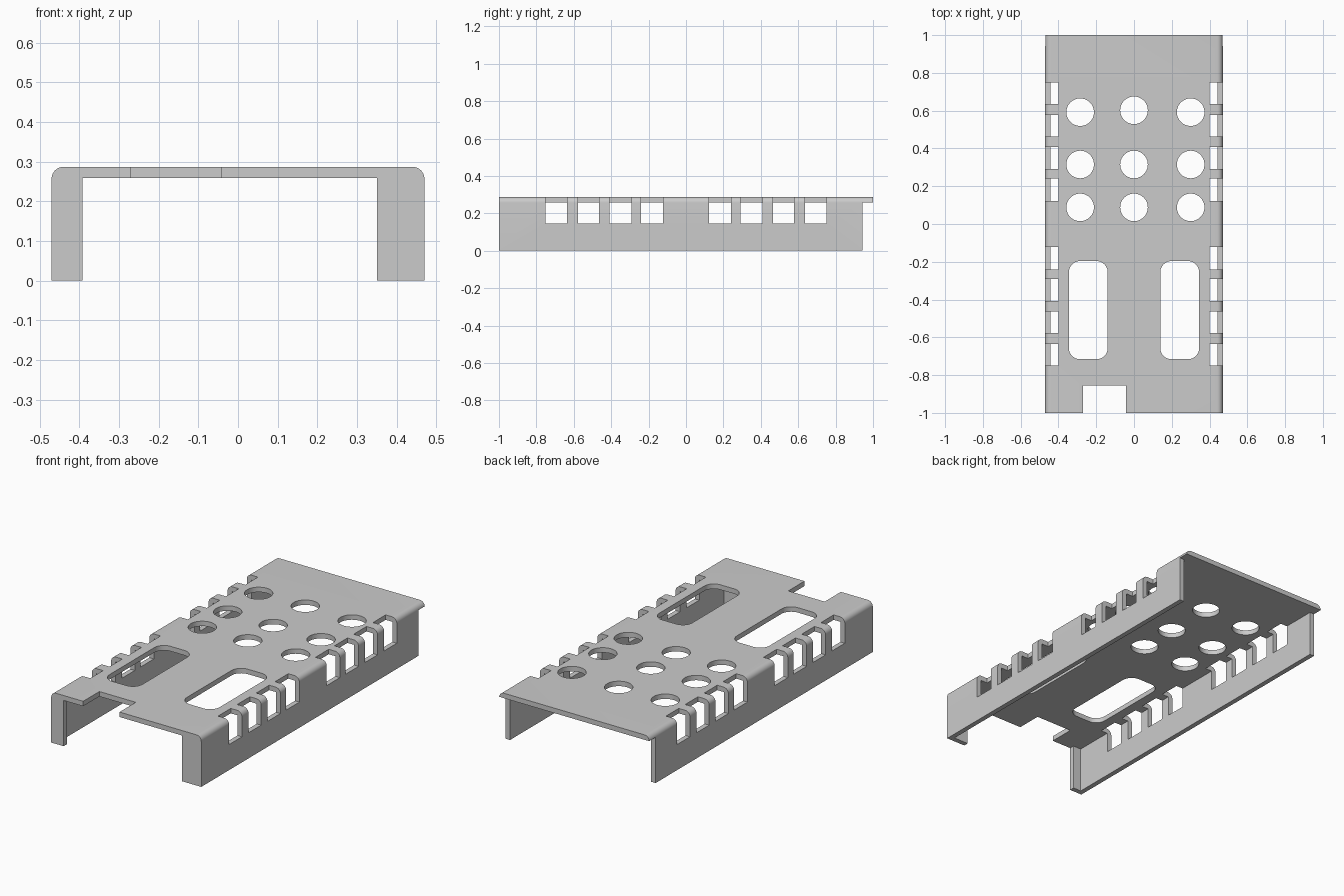
import bpy, bmesh, math

if "Cube" in bpy.data.objects:
    bpy.data.objects.remove(bpy.data.objects["Cube"])

W, H, T, R = 0.47, 0.287, 0.028, 0.03


def make_object(name, bm):
    bmesh.ops.recalc_face_normals(bm, faces=bm.faces)
    mesh = bpy.data.meshes.new(name)
    bm.to_mesh(mesh)
    bm.free()
    obj = bpy.data.objects.new(name, mesh)
    bpy.context.collection.objects.link(obj)
    return obj


def prism(bm, points, direction):
    face = bm.faces.new([bm.verts.new(p) for p in points])
    new = bmesh.ops.extrude_face_region(bm, geom=[face])["geom"]
    verts = [v for v in new if isinstance(v, bmesh.types.BMVert)]
    bmesh.ops.translate(bm, verts=verts, vec=direction)


def box(bm, x0, x1, y0, y1, z0, z1):
    prism(bm, [(x0, y0, z0), (x1, y0, z0), (x1, y1, z0), (x0, y1, z0)], (0, 0, z1 - z0))


def arc(cx, cy, r, start, end, n):
    return [(cx + r * math.cos(math.radians(start + (end - start) * i / n)),
             cy + r * math.sin(math.radians(start + (end - start) * i / n))) for i in range(n + 1)]


# Channel: folded sheet with rounded upper corners
bm = bmesh.new()
profile = [(W - T, 0), (W, 0)] + arc(W - R, H - R, R, 0, 90, 8)
profile += arc(-W + R, H - R, R, 90, 180, 8)
profile += [(-W, 0), (-W + T, 0), (-W + T, H - T), (W - T, H - T)]
prism(bm, [(x, -1, z) for x, z in profile], (0, 2, 0))
channel = make_object("channel", bm)

# Cutters
bm = bmesh.new()
box(bm, -0.6, 0.6, 0.943, 1.1, -0.1, H - T)        # rear lip overhang
box(bm, -0.27, -0.042, -1.1, -0.855, 0.2, 0.4)     # front notch
for side in (-1, 1):
    xs = sorted((side * 0.40, side * 0.6))
    # Edge vents
    for end in (-1, 1):
        for a, b in ((0.122, 0.24), (0.292, 0.408), (0.464, 0.578), (0.636, 0.75)):
            ys = sorted((end * a, end * b))
            box(bm, *xs, *ys, 0.145, 0.4)
    # Rounded slots
    r, hx, hy = 0.06, 0.103, 0.26
    outline = []
    for i, (sx, sy) in enumerate(((1, 1), (-1, 1), (-1, -1), (1, -1))):
        outline += arc(side * 0.242 + sx * (hx - r), -0.456 + sy * (hy - r),
                       r, i * 90, i * 90 + 90, 8)
    prism(bm, [(x, y, 0.2) for x, y in outline], (0, 0, 0.2))
# Round holes
for x, ys in ((-0.285, (0.592, 0.315, 0.088)), (0, (0.602, 0.315, 0.088)), (0.3, (0.592, 0.315, 0.088))):
    for y in ys:
        prism(bm, [(px, py, 0.2) for px, py in arc(x, y, 0.073, 0, 360, 48)[:-1]], (0, 0, 0.2))
cutter = make_object("hole_cutter", bm)
cutter.hide_render = True

mod = channel.modifiers.new("holes", "BOOLEAN")
mod.operation = "DIFFERENCE"
mod.solver = "EXACT"
mod.object = cutter
bpy.context.view_layer.objects.active = channel
channel.select_set(True)
bpy.ops.object.modifier_apply(modifier="holes")
bpy.data.objects.remove(cutter)
bpy.ops.object.shade_smooth_by_angle(angle=math.radians(30))

# Front flanges folded inward from the side walls
for name, x0, x1 in (("left_front_flange", -W + T, -0.392), ("right_front_flange", 0.35, W - T)):
    bm = bmesh.new()
    box(bm, x0, x1, -1, -1 + T, 0, H - T)
    make_object(name, bm)
